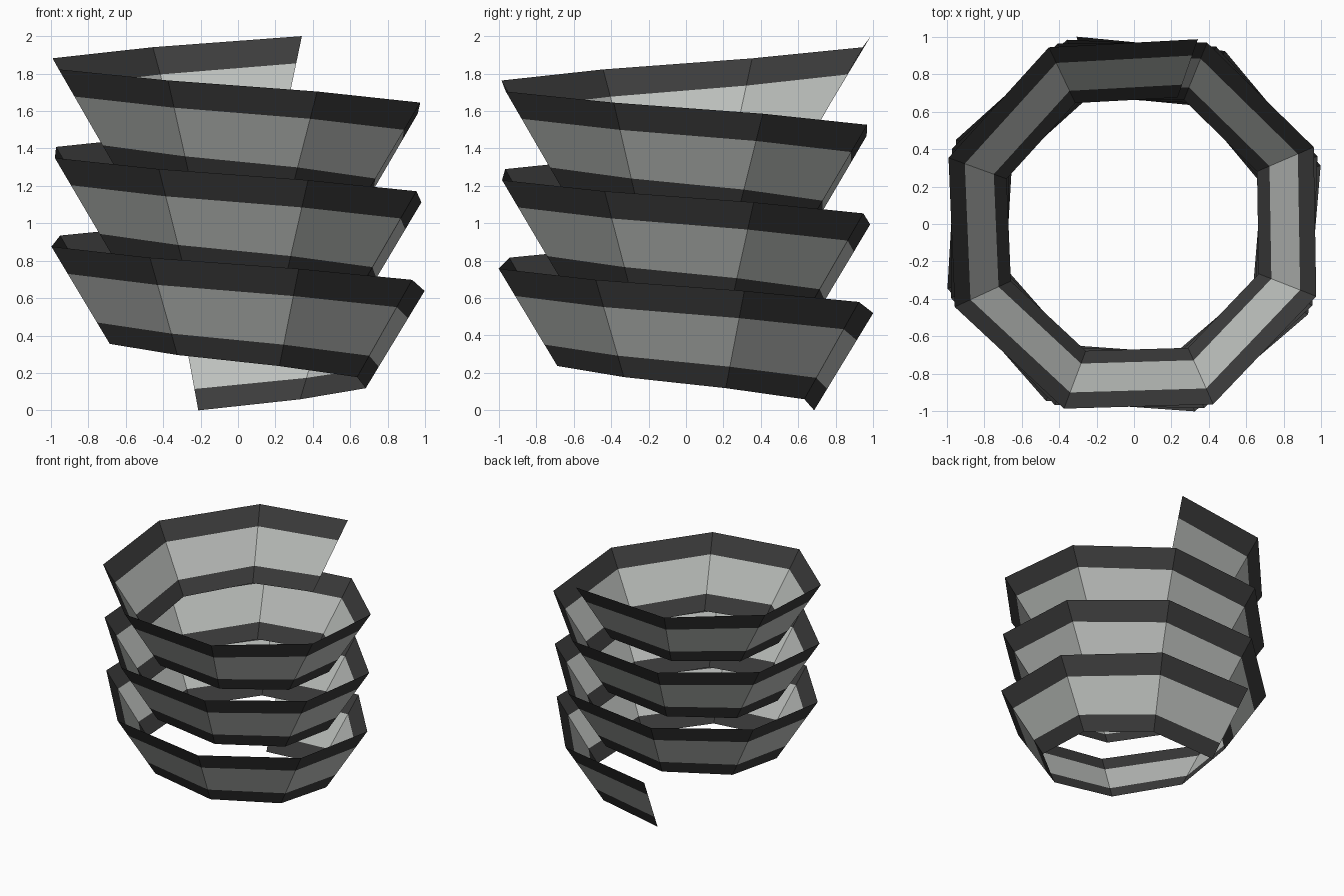
import bpy, bmesh, math

if "Cube" in bpy.data.objects:
    bpy.data.objects.remove(bpy.data.objects["Cube"])

# Colours
def material(name, rgb):
    m = bpy.data.materials.new(name)
    m.diffuse_color = (*rgb, 1)
    m.use_nodes = True
    m.node_tree.nodes["Principled BSDF"].inputs["Base Color"].default_value = m.diffuse_color
    return m

grey = material("light grey", (0.50, 0.52, 0.50))
dark = material("charcoal", (0.045, 0.045, 0.045))

# Sloped strip profile: (radius, height), dark border / grey centre / dark border
R0, R1, H = 0.72, 1.05, 0.52
profile = [(R0 + (R1 - R0) * t, H * t) for t in (0, 0.22, 0.72, 1)]

# Helix: 3.1 clockwise turns in 25 straight segments
STEPS, TURNS, RISE, START = 25, 3.1, 1.48, math.radians(106.8)

bm = bmesh.new()
rings = []
for i in range(STEPS + 1):
    a = START - 2 * math.pi * TURNS * i / STEPS
    rings.append([bm.verts.new((r * math.cos(a) - 0.004, r * math.sin(a) - 0.004,
                                z + RISE * i / STEPS)) for r, z in profile])

# Faces between neighbouring sections; middle row is grey
for p, q in zip(rings, rings[1:]):
    for k in range(3):
        f = bm.faces.new((q[k], p[k], p[k + 1], q[k + 1]))
        f.material_index = 0 if k == 1 else 1

mesh = bpy.data.meshes.new("spiral_band")
bm.to_mesh(mesh)
bm.free()
mesh.materials.append(grey)
mesh.materials.append(dark)
band = bpy.data.objects.new("spiral_band", mesh)
bpy.context.collection.objects.link(band)
